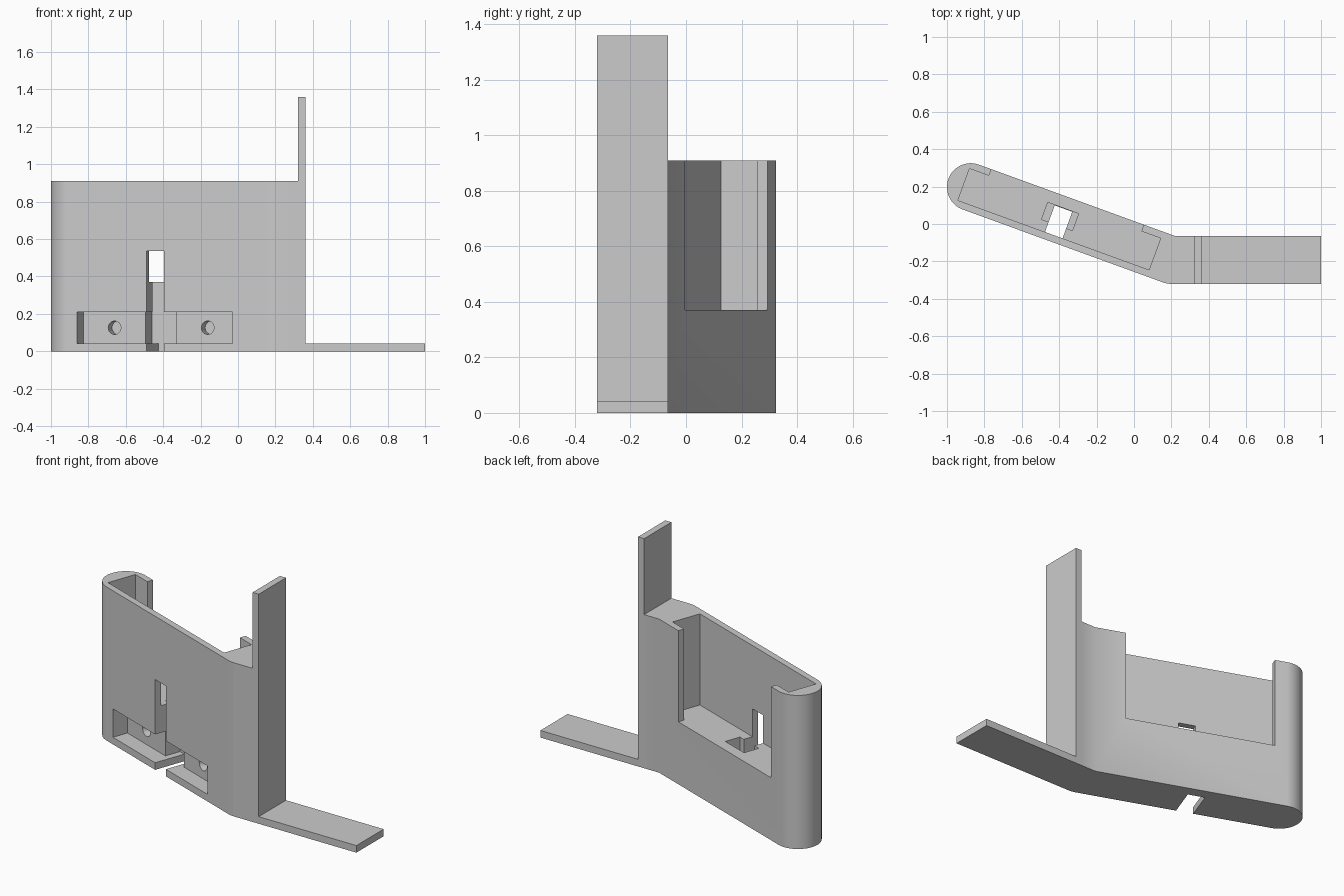
import bpy, bmesh, math
from mathutils import Matrix, Vector

cube = bpy.data.objects.get("Cube")
if cube:
    bpy.data.objects.remove(cube, do_unlink=True)

grey = bpy.data.materials.new("light grey")
grey.use_nodes = True
grey.diffuse_color = (0.6, 0.6, 0.6, 1)
grey.node_tree.nodes["Principled BSDF"].inputs["Base Color"].default_value = (0.6, 0.6, 0.6, 1)

# Arm frame: u runs along the angled arm, v towards its back
RADIUS = 0.1275
TILT = math.radians(20)
ARM = Matrix.Translation((-0.8725, 0.1975, 0)) @ Matrix.Rotation(-TILT, 4, "Z")
HINGE = Vector((0.199, -0.1925))
BODY_TOP, FLOOR, PLATE = 0.91, 0.37, 0.042


def finish(name, bm):
    bmesh.ops.recalc_face_normals(bm, faces=bm.faces)
    mesh = bpy.data.meshes.new(name)
    bm.to_mesh(mesh)
    bm.free()
    mesh.materials.append(grey)
    obj = bpy.data.objects.new(name, mesh)
    bpy.context.collection.objects.link(obj)
    return obj


def prism(name, points, low, high, matrix=Matrix()):
    """Extrude a flat outline from low to high, then place it."""
    bm = bmesh.new()
    face = bm.faces.new([bm.verts.new((x, y, low)) for x, y in points])
    moved = bmesh.ops.extrude_face_region(bm, geom=[face])["geom"]
    bmesh.ops.translate(bm, vec=(0, 0, high - low),
                        verts=[g for g in moved if isinstance(g, bmesh.types.BMVert)])
    bmesh.ops.transform(bm, matrix=matrix, verts=bm.verts)
    return finish(name, bm)


def rect(u0, u1, v0, v1):
    return [(u0, v0), (u1, v0), (u1, v1), (u0, v1)]


def combine(target, tool, operation):
    mod = target.modifiers.new(operation, "BOOLEAN")
    mod.operation, mod.solver, mod.object = operation, "EXACT", tool
    bpy.ops.object.select_all(action="DESELECT")
    target.select_set(True)
    bpy.context.view_layer.objects.active = target
    bpy.ops.object.modifier_apply(modifier=mod.name)
    bpy.data.objects.remove(tool, do_unlink=True)


def arc(centre, start, end, steps):
    angles = [start + (end - start) * i / steps for i in range(steps + 1)]
    return [(centre[0] + RADIUS * math.cos(a), centre[1] + RADIUS * math.sin(a)) for a in angles]


# Main body: round end, angled arm, rounded front bend, short straight end
quarter = math.pi / 2
outline = arc(ARM.translation, quarter - TILT, 3 * quarter - TILT, 32)
outline += arc(HINGE, -quarter - TILT, -quarter, 6)
outline += [(0.32, HINGE.y - RADIUS), (0.32, HINGE.y + RADIUS),
            (HINGE.x + RADIUS * math.tan(TILT / 2), HINGE.y + RADIUS)]
body = prism("holder_body", outline, 0, BODY_TOP)

# Upright post and flat foot as one L-shaped bracket
profile = [(0.32, 0), (1, 0), (1, PLATE), (0.36, PLATE), (0.36, 1.36), (0.32, 1.36)]
stand_up = Matrix.Translation((0, HINGE.y, 0)) @ Matrix.Rotation(quarter, 4, "X")
bracket = prism("post_and_foot", profile, -RADIUS, RADIUS, stand_up)
combine(body, bracket, "UNION")

# Open-topped pocket with a wide window between two back lips
pocket = [(-0.04, -0.09), (1.047, -0.09), (1.047, 0.09), (0.938, 0.09),
          (0.938, 0.2), (0.071, 0.2), (0.071, 0.09), (-0.04, 0.09)]
cutters = [prism("pocket_cutter", pocket, FLOOR, 1.0, ARM)]

# Front slot, its wider channel, and the low front recess
cutters.append(prism("slot_cutter", rect(0.455, 0.555, -0.2, 0.061), -0.1, 0.535, ARM))
cutters.append(prism("channel_cutter", rect(0.415, 0.59, -0.033, 0.0635), PLATE, 0.45, ARM))
cutters.append(prism("recess_cutter", rect(0.06, 0.943, -0.2, -0.0325), PLATE, 0.21, ARM))

# Two blind screw holes in the back of the recess
for u in (0.238, 0.768):
    bm = bmesh.new()
    bmesh.ops.create_cone(bm, cap_ends=True, segments=32, radius1=0.036, radius2=0.036, depth=0.12,
                          matrix=ARM @ Matrix.Translation((u, -0.033, 0.126))
                          @ Matrix.Rotation(quarter, 4, "X"))
    cutters.append(finish("screw_hole_cutter", bm))

for cutter in cutters:
    combine(body, cutter, "DIFFERENCE")

bpy.ops.object.shade_smooth_by_angle(angle=math.radians(30))
